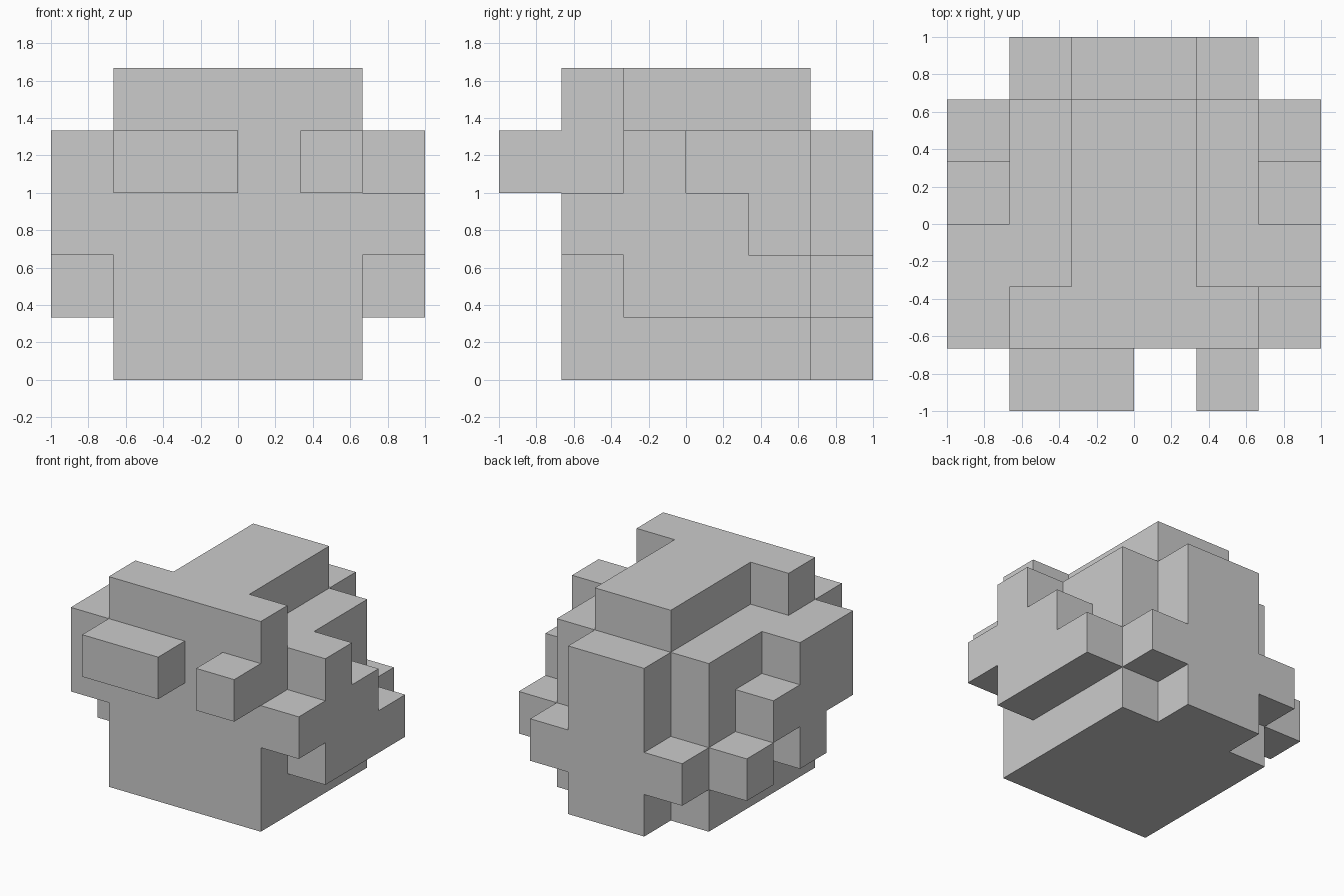
import bpy, bmesh
from mathutils import Vector
from itertools import product

if "Cube" in bpy.data.objects:
    bpy.data.objects.remove(bpy.data.objects["Cube"])

U = 1 / 3  # one grid cell

# each cube side: outward step and its four corners, counter-clockwise from outside
SIDES = [
    ((1, 0, 0), [(1, 0, 0), (1, 1, 0), (1, 1, 1), (1, 0, 1)]),
    ((-1, 0, 0), [(0, 0, 0), (0, 0, 1), (0, 1, 1), (0, 1, 0)]),
    ((0, 1, 0), [(0, 1, 0), (0, 1, 1), (1, 1, 1), (1, 1, 0)]),
    ((0, -1, 0), [(0, 0, 0), (1, 0, 0), (1, 0, 1), (0, 0, 1)]),
    ((0, 0, 1), [(0, 0, 1), (1, 0, 1), (1, 1, 1), (0, 1, 1)]),
    ((0, 0, -1), [(0, 0, 0), (0, 1, 0), (1, 1, 0), (1, 0, 0)]),
]


def part(name, *boxes):
    """Weld cell boxes (x0, x1, y0, y1, z0, z1) into one clean outer skin."""
    cells = set()
    for x0, x1, y0, y1, z0, z1 in boxes:
        cells |= set(product(range(x0, x1), range(y0, y1), range(z0, z1)))
    bm = bmesh.new()
    for c in cells:
        for step, corners in SIDES:
            if tuple(a + b for a, b in zip(c, step)) not in cells:
                bm.faces.new([bm.verts.new((Vector(c) + Vector(k)) * U) for k in corners])
    bmesh.ops.remove_doubles(bm, verts=bm.verts, dist=1e-4)
    bmesh.ops.dissolve_limit(bm, angle_limit=0.01, verts=bm.verts, edges=bm.edges)
    mesh = bpy.data.meshes.new(name)
    bm.to_mesh(mesh)
    bm.free()
    obj = bpy.data.objects.new(name, mesh)
    bpy.context.collection.objects.link(obj)
    return obj


# cells run x -3..3, y -3..3 (front is negative), z 0..5
part("body", (-2, 2, -2, 2, 0, 4))

# T-shaped top: brow bar across the front, ridge running back
part("top_ridge", (-2, 2, -2, -1, 4, 5), (-1, 1, -1, 2, 4, 5))

# blocks sticking out of the front
part("front_block_wide", (-2, 0, -3, -2, 3, 4))
part("front_block_small", (1, 2, -3, -2, 3, 4))

# stepped right side
part("right_side", (2, 3, -2, -1, 2, 3), (2, 3, -1, 0, 1, 4),
     (2, 3, 0, 1, 1, 3), (2, 3, 1, 2, 1, 2))

# stepped left side, taller at the front, with a notch under the middle step
part("left_side", (-3, -2, -2, -1, 2, 4), (-3, -2, -1, 0, 1, 4),
     (-3, -2, 0, 1, 2, 3))
part("left_rear_block", (-3, -2, 1, 2, 1, 2))

# back column with a stub on each side
part("back_column", (-1, 1, 2, 3, 0, 4), (-2, 2, 2, 3, 1, 2))
